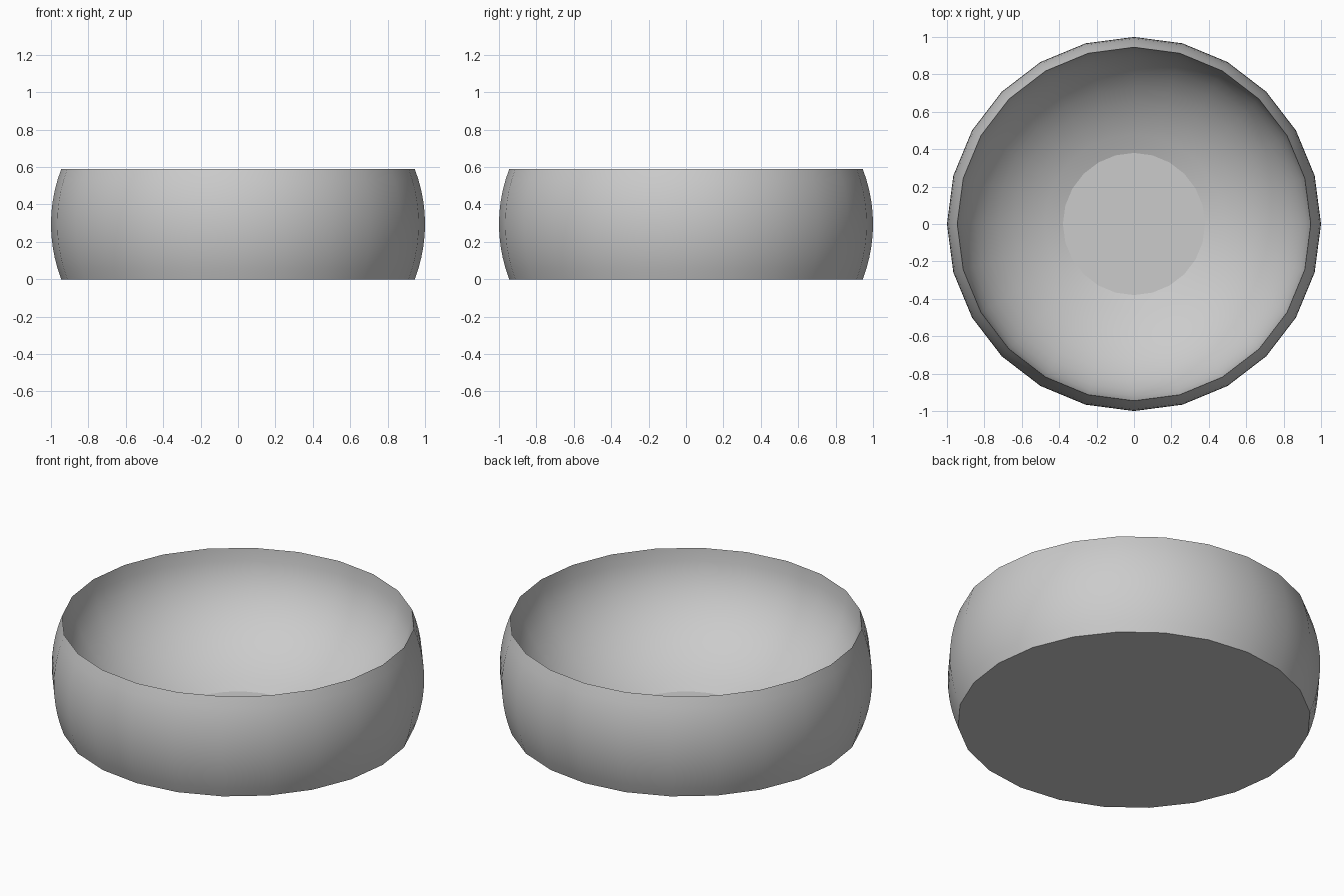
import bpy, bmesh, math

if "Cube" in bpy.data.objects:
    bpy.data.objects.remove(bpy.data.objects["Cube"])

SIDES = 24
HEIGHT = 0.59
RIM = 0.945       # radius of the rim and of the base
FLOOR = 0.38      # radius of the flat inner floor
FLOOR_Z = 0.004

grey = bpy.data.materials.new("grey")
grey.diffuse_color = (0.6, 0.6, 0.6, 1)
grey.use_nodes = True
grey.node_tree.nodes["Principled BSDF"].inputs["Base Color"].default_value = grey.diffuse_color


def outer_profile(steps=10):
    """Bulging outer wall, from the base up to the rim."""
    half = math.acos(RIM)
    pts = []
    for i in range(steps + 1):
        a = half * (2 * i / steps - 1)
        pts.append((math.cos(a), HEIGHT / 2 * (1 + math.sin(a) / math.sin(half))))
    return pts


def inner_profile(steps=10):
    """Elliptical hollow, from just under the rim down to the floor."""
    end = math.acos(FLOOR / RIM)
    depth = (HEIGHT - FLOOR_Z) / math.sin(end)
    return [(RIM * math.cos(end * i / steps), HEIGHT - depth * math.sin(end * i / steps))
            for i in range(1, steps + 1)]


# Bowl: outer and inner wall meet at a sharp rim
bm = bmesh.new()
rings = []
for r, z in outer_profile() + inner_profile():
    rings.append([bm.verts.new((r * math.cos(math.tau * k / SIDES),
                                r * math.sin(math.tau * k / SIDES), z))
                  for k in range(SIDES)])
for low, high in zip(rings, rings[1:]):
    for k in range(SIDES):
        n = (k + 1) % SIDES
        bm.faces.new((low[k], low[n], high[n], high[k]))

# Flat underside and flat inner floor
caps = [bm.faces.new(rings[0][::-1]), bm.faces.new(rings[-1])]
mesh = bpy.data.meshes.new("bowl")
bm.to_mesh(mesh)
bm.free()
mesh.materials.append(grey)
bowl = bpy.data.objects.new("bowl", mesh)
bpy.context.collection.objects.link(bowl)

bpy.context.view_layer.objects.active = bowl
bowl.select_set(True)
bpy.ops.object.shade_smooth_by_angle(angle=math.radians(30))
for poly in mesh.polygons:
    if len(poly.vertices) == SIDES:
        poly.use_smooth = False
